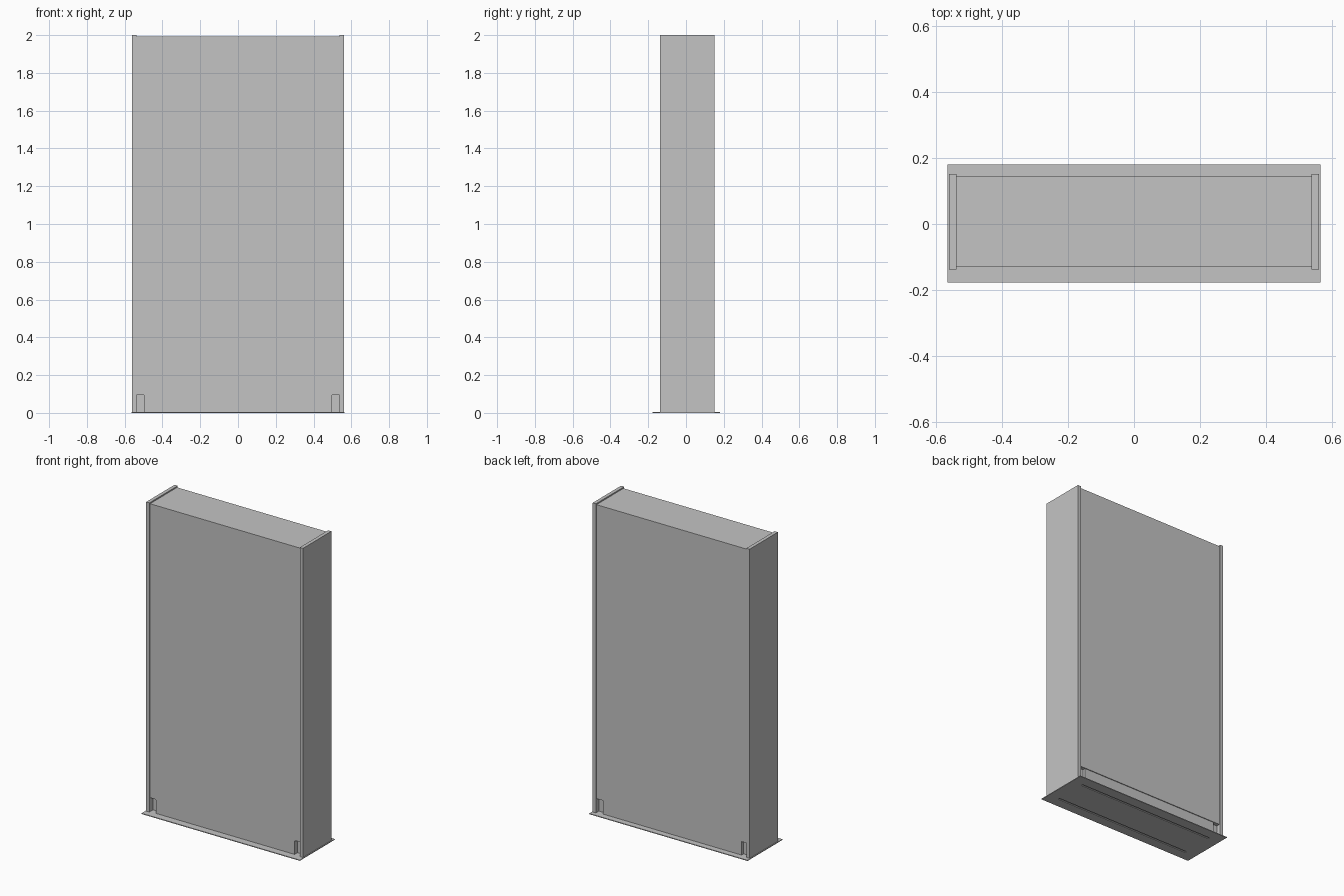
import bpy
import bmesh
import math

if "Cube" in bpy.data.objects:
    bpy.data.objects.remove(bpy.data.objects["Cube"], do_unlink=True)

grey = bpy.data.materials.new("light_grey_metal")
grey.use_nodes = True
colour = (0.55, 0.55, 0.55, 1)
grey.diffuse_color = colour
grey.node_tree.nodes["Principled BSDF"].inputs["Base Color"].default_value = colour

TOP = 1.992       # top of the body, just below the side panels
INNER = 0.537     # inside face of the side panels
OUTER = 0.56
FRONT, BACK = -0.13, 0.146
NOTCH_X, NOTCH_Z = 0.495, 0.095
PLATE = 0.005


def finish(name, bm):
    bmesh.ops.recalc_face_normals(bm, faces=bm.faces)
    mesh = bpy.data.meshes.new(name)
    bm.to_mesh(mesh)
    bm.free()
    mesh.materials.append(grey)
    obj = bpy.data.objects.new(name, mesh)
    bpy.context.scene.collection.objects.link(obj)
    return obj


def add_box(bm, xs, ys, zs):
    cube = bmesh.ops.create_cube(bm, size=1)
    for v in cube["verts"]:
        v.co = [r[0] if c < 0 else r[1] for c, r in zip(v.co, (xs, ys, zs))]


def box(name, xs, ys, zs):
    bm = bmesh.new()
    add_box(bm, xs, ys, zs)
    return finish(name, bm)


def extruded(name, outline, y0, y1):
    bm = bmesh.new()
    face = bm.faces.new([bm.verts.new((x, y0, z)) for x, z in outline])
    new = bmesh.ops.extrude_face_region(bm, geom=[face])["geom"]
    moved = [g for g in new if isinstance(g, bmesh.types.BMVert)]
    bmesh.ops.translate(bm, verts=moved, vec=(0, y1 - y0, 0))
    return finish(name, bm)


# Side panels run the full height and stand slightly proud
for side, name in ((-1, "right_side_panel"), (1, "left_side_panel")):
    xs = sorted((side * INNER, side * OUTER))
    box(name, xs, (-0.137, 0.152), (PLATE, 2))

# Inner body
box("inner_body", (-INNER, INNER), (FRONT + 0.03, BACK - 0.025), (PLATE, TOP))

# Front panel with a round-cornered notch at each lower corner
radius = 0.008
half = [(NOTCH_X, PLATE)]
for i in range(5):
    a = math.radians(90 * i / 4)
    half.append((NOTCH_X + radius * (1 - math.cos(a)),
                 NOTCH_Z - radius * (1 - math.sin(a))))
half += [(INNER, NOTCH_Z), (INNER, TOP)]
outline = half + [(-x, z) for x, z in reversed(half)]
extruded("front_panel", outline, FRONT, FRONT + 0.03)

# Back panel, with a set-back kick strip between two open corners
box("back_panel", (-INNER, INNER), (BACK - 0.025, BACK), (NOTCH_Z, TOP))
box("back_kick_strip", (-NOTCH_X, NOTCH_X), (BACK - 0.025, BACK - 0.005),
    (PLATE, NOTCH_Z))

# Base plate with two long slots in its underside
bm = bmesh.new()
slot = 0.49
for ys in ((-0.177, -0.112), (-0.1, 0.1), (0.112, 0.18)):
    add_box(bm, (-slot, slot), ys, (0, PLATE))
for side in (-1, 1):
    add_box(bm, sorted((side * slot, side * 0.565)), (-0.177, 0.18), (0, PLATE))
finish("base_plate", bm)
